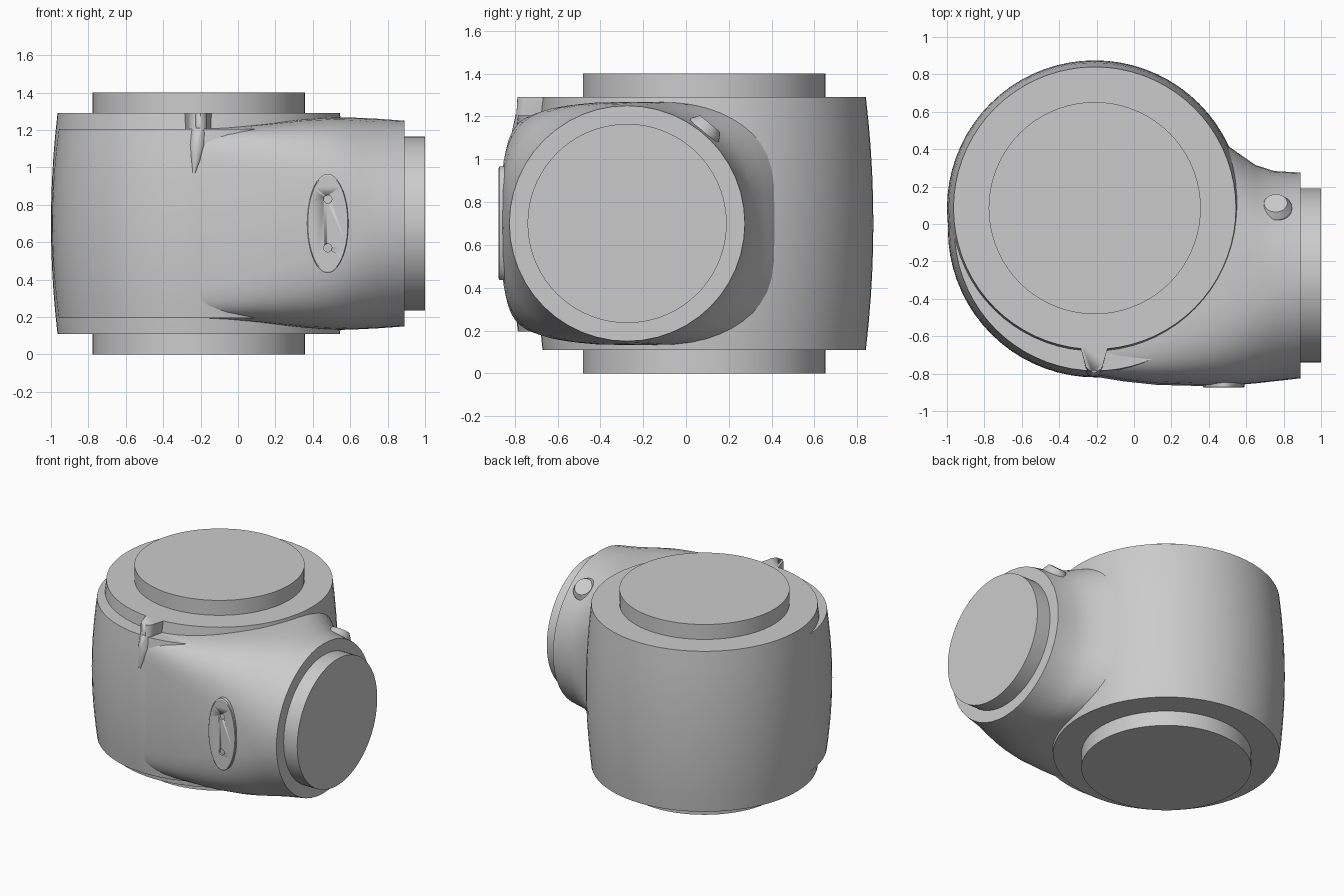
import bpy, bmesh, math
from mathutils import Vector

if "Cube" in bpy.data.objects:
    bpy.data.objects.remove(bpy.data.objects["Cube"])

SEG = 72


def finish(name, bm, angle=25):
    bmesh.ops.recalc_face_normals(bm, faces=bm.faces)
    mesh = bpy.data.meshes.new(name)
    bm.to_mesh(mesh)
    bm.free()
    obj = bpy.data.objects.new(name, mesh)
    bpy.context.collection.objects.link(obj)
    bpy.ops.object.select_all(action='DESELECT')
    obj.select_set(True)
    bpy.context.view_layer.objects.active = obj
    bpy.ops.object.shade_smooth_by_angle(angle=math.radians(angle))
    return obj


def loft(name, rings, angle=25):
    """Skin a list of equal-length point rings and cap both ends."""
    bm = bmesh.new()
    rows = [[bm.verts.new(p) for p in ring] for ring in rings]
    n = len(rows[0])
    for a, b in zip(rows, rows[1:]):
        for i in range(n):
            j = (i + 1) % n
            bm.faces.new((a[i], a[j], b[j], b[i]))
    bm.faces.new(rows[0])
    bm.faces.new(rows[-1])
    return finish(name, bm, angle)


def turned(name, origin, axis, profile, sx=1.0, sy=1.0, seg=SEG):
    """Lathe (distance along axis, radius) pairs; sx, sy squash the section."""
    q = Vector((0, 0, 1)).rotation_difference(Vector(axis).normalized())
    rings = []
    for d, r in profile:
        rings.append([Vector(origin) + q @ Vector((
            r * sx * math.cos(2 * math.pi * i / seg),
            r * sy * math.sin(2 * math.pi * i / seg), d)) for i in range(seg)])
    return loft(name, rings)


def barrel_profile(z0, z1, r_end, r_mid, steps=10):
    out = []
    for i in range(steps + 1):
        u = 2 * i / steps - 1
        out.append((z0 + (z1 - z0) * i / steps, r_mid - (r_mid - r_end) * u * u))
    return out


def cut(target, cutters):
    for c in cutters:
        c.hide_render = True
        mod = target.modifiers.new("cut", 'BOOLEAN')
        mod.operation = 'DIFFERENCE'
        mod.solver = 'EXACT'
        mod.object = c
        bpy.context.view_layer.objects.active = target
        bpy.ops.object.modifier_apply(modifier=mod.name)
        bpy.data.objects.remove(c, do_unlink=True)


# Main upright barrel and its protruding end discs
turned("main_barrel", (-0.21, 0.085, 0), (0, 0, 1),
       barrel_profile(0.11, 1.29, 0.755, 0.79))
turned("barrel_end_discs", (-0.21, 0.085, 0), (0, 0, 1),
       [(0, 0.567), (1.4, 0.567)])

# Offset shell that forms the crescent ledge at the front left
turned("front_shell", (-0.205, -0.03, 0), (0, 0, 1),
       barrel_profile(0.195, 1.205, 0.755, 0.79))


# Side housing: boxy at the barrel, round at the flange
def section(x, y0, y1, hz, n, seg=48):
    cy, hy, pts = (y0 + y1) / 2, (y1 - y0) / 2, []
    bulge = 0.05 * min(1, (n - 2) / 4)
    for i in range(seg):
        t = 2 * math.pi * i / seg
        c, s = math.cos(t), math.sin(t)
        u = math.copysign(abs(c) ** (2 / n), c)
        v = math.copysign(abs(s) ** (2 / n), s)
        pts.append((x, cy + hy * u * (1 - bulge * v * v), 0.7 + hz * v))
    return pts


loft("side_housing", [section(*s) for s in (
    (-0.20, -0.818, 0.20, 0.508, 10),
    (-0.05, -0.842, 0.25, 0.516, 8),
    (0.12, -0.860, 0.30, 0.532, 6),
    (0.35, -0.866, 0.38, 0.558, 4.2),
    (0.50, -0.863, 0.42, 0.568, 3.4),
    (0.57, -0.859, 0.37, 0.568, 3.0),
    (0.65, -0.852, 0.315, 0.565, 2.6),
    (0.75, -0.841, 0.283, 0.56, 2.2),
    (0.89, -0.825, 0.275, 0.55, 2.0))], 20)

# Round connection disc on the side housing
turned("side_disc", (0.7, -0.275, 0.7), (1, 0, 0), [(0, 0.465), (0.3, 0.465)])

# Oval front pad with two small screw holes
pad = turned("oval_pad", (0.48, -0.78, 0.7), (0, -1, 0),
             [(0, 1), (0.091, 1), (0.095, 0.97)], 0.11, 0.265)
cut(pad, [turned("hole_cutter", (0.48, -0.855, z), (0, -1, 0),
                 [(0, 0.022), (0.05, 0.022)], seg=20) for z in (0.57, 0.83)])


# Pointer tab at the front rim, tapering down into the shell
def tab_ring(z, half, tip, cx):
    k = min(half, 0.05)
    pts = [(cx - half, -0.64, z), (cx - half, -0.665, z)]
    for i in range(9):
        t = math.pi * i / 8
        pts.append((cx - k * math.cos(t), tip + k - k * math.sin(t), z))
    return pts + [(cx + half, -0.665, z), (cx + half, -0.64, z)]


tab = loft("pointer_tab", [tab_ring(*r) for r in (
    (1.29, 0.072, -0.79, -0.213), (1.21, 0.07, -0.795, -0.213),
    (1.12, 0.045, -0.815, -0.218), (1.04, 0.026, -0.818, -0.225),
    (0.97, 0.008, -0.812, -0.235))])
cut(tab, [turned("slot_cutter", (-0.213, -0.8, 1.21), (0, 0, 1),
                 [(0, 0.018), (0.12, 0.018)], seg=16)])

# Small tapered button on the upper rear of the side housing
turned("top_button", (0.77, -0.275, 0.7), (-0.02, 0.64, 0.77),
       [(0.48, 0.088), (0.57, 0.085), (0.605, 0.062)], seg=32)
